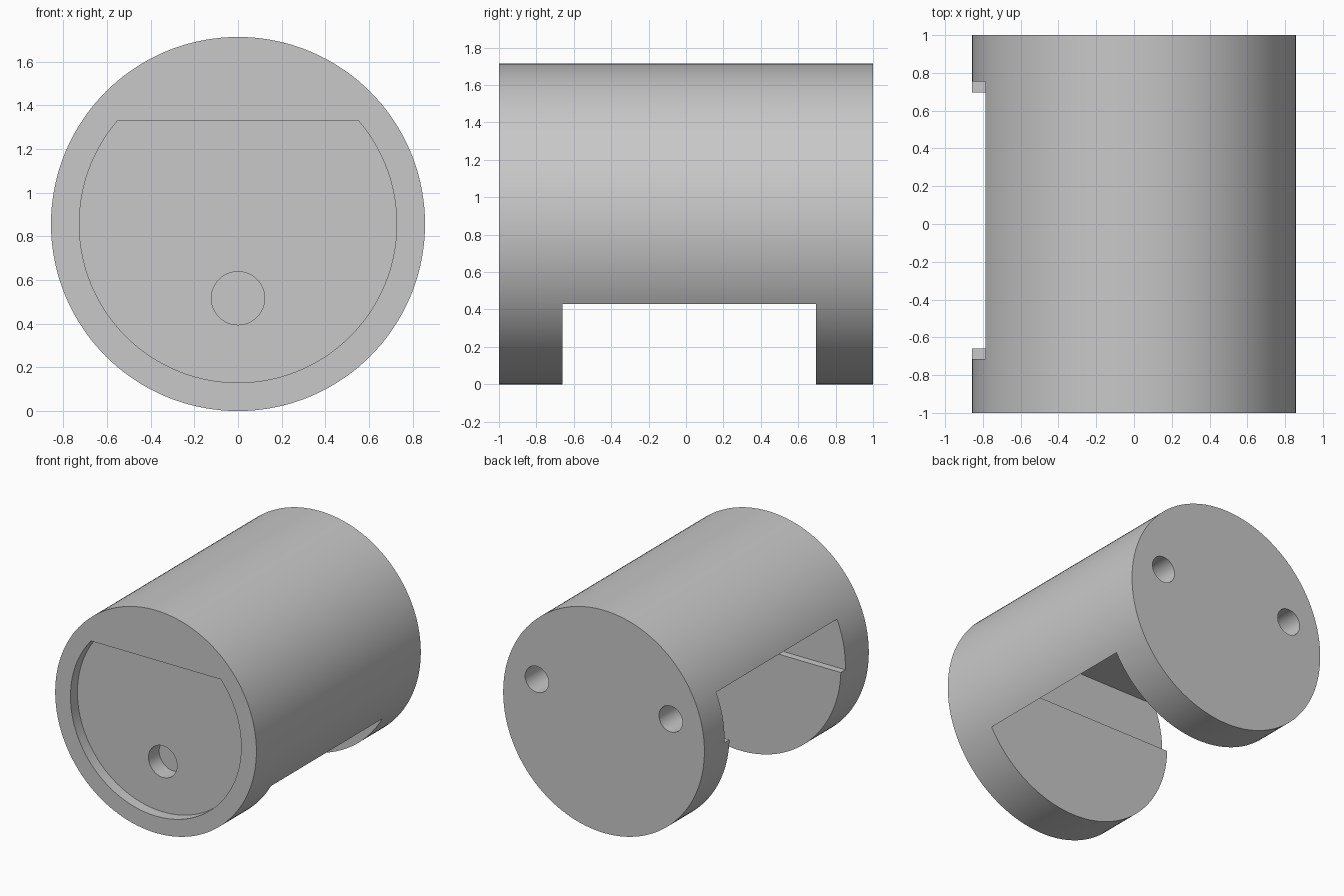
import bpy, bmesh, math
from mathutils import Vector

cube = bpy.data.objects.get("Cube")
if cube:
    bpy.data.objects.remove(cube, do_unlink=True)

R = 0.857          # body radius, also the height of its axis
FRONT, BACK = -1.0, 1.0

grey = bpy.data.materials.new("plain_grey")
grey.use_nodes = True
colour = (0.58, 0.58, 0.58, 1)
grey.diffuse_color = colour
grey.node_tree.nodes["Principled BSDF"].inputs["Base Color"].default_value = colour


def prism(name, points, sweep):
    """Extrude a closed flat outline along a vector."""
    bm = bmesh.new()
    face = bm.faces.new([bm.verts.new(p) for p in points])
    new = bmesh.ops.extrude_face_region(bm, geom=[face])["geom"]
    bmesh.ops.translate(bm, vec=Vector(sweep),
                        verts=[v for v in new if isinstance(v, bmesh.types.BMVert)])
    bmesh.ops.recalc_face_normals(bm, faces=bm.faces)
    mesh = bpy.data.meshes.new(name)
    bm.to_mesh(mesh)
    bm.free()
    mesh.materials.append(grey)
    obj = bpy.data.objects.new(name, mesh)
    bpy.context.collection.objects.link(obj)
    return obj


def arc(x, y, z, r, count, start=0.0, span=math.tau):
    """Points on an upright arc facing along y."""
    return [(x + r * math.cos(start + span * i / count), y,
             z + r * math.sin(start + span * i / count)) for i in range(count)]


def cut(body, cutter):
    cutter.hide_render = True
    mod = body.modifiers.new(cutter.name, "BOOLEAN")
    mod.operation = "DIFFERENCE"
    mod.solver = "EXACT"
    mod.object = cutter
    bpy.context.view_layer.objects.active = body
    bpy.ops.object.modifier_apply(modifier=mod.name)
    bpy.data.objects.remove(cutter, do_unlink=True)


# Round housing lying along y
body = prism("housing", arc(0, FRONT, R, R, 144), (0, BACK - FRONT, 0))

# Stepped cavity, open below and on the right side, wider above the ledges
ledge, ceiling, wall = 0.83, 1.2, 0.743
cavity = [(-0.66, -0.2), (0.695, -0.2), (0.695, ledge), (0.755, ledge),
          (0.755, ceiling), (-0.715, ceiling), (-0.715, ledge), (-0.66, ledge)]
cut(body, prism("cavity_cutter", [(-1.2, y, z) for y, z in cavity], (1.2 + wall, 0, 0)))

# Shallow front recess: a disc with a flat top
recess_r, recess_depth = 0.727, 0.085
flat = math.asin((1.33 - R) / recess_r)
outline = arc(0, FRONT - 0.1, R, recess_r, 100, math.pi - flat, math.pi + 2 * flat)
outline.append((recess_r * math.cos(flat), FRONT - 0.1, 1.33))
cut(body, prism("recess_cutter", outline, (0, 0.1 + recess_depth, 0)))

# Blind hole in the recess floor
cut(body, prism("front_hole_cutter", arc(0, FRONT - 0.1, 0.517, 0.122, 48),
                (0, 0.1 + recess_depth + 0.13, 0)))

# Pair of holes through the back wall
for side in (-1, 1):
    cut(body, prism("back_hole_cutter", arc(side * 0.57, 0.6, 1.03, 0.1, 40), (0, 0.5, 0)))

# Smooth round walls with crisp edges
bpy.ops.object.select_all(action="DESELECT")
body.select_set(True)
bpy.context.view_layer.objects.active = body
bpy.ops.object.shade_smooth_by_angle(angle=math.radians(30))
